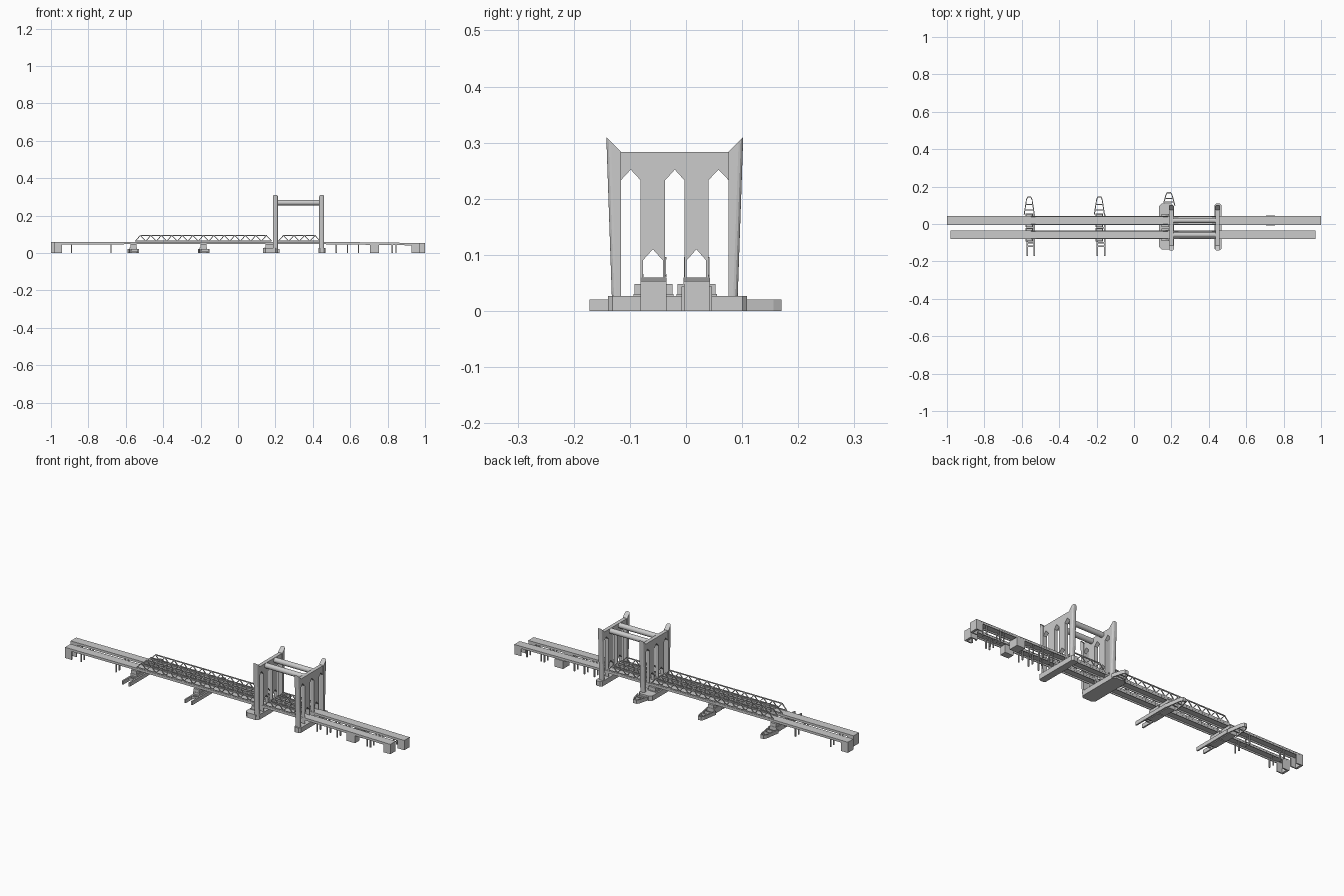
import bpy, bmesh, math
from mathutils import Vector

if "Cube" in bpy.data.objects:
    bpy.data.objects.remove(bpy.data.objects["Cube"])

CY = -0.02                       # symmetry line between the two decks
DECKS = {"front": (-0.058, -0.98, 0.97), "back": (0.019, -1.0, 1.0)}


def finish(name, bm):
    bmesh.ops.recalc_face_normals(bm, faces=bm.faces)
    me = bpy.data.meshes.new(name)
    bm.to_mesh(me)
    bm.free()
    ob = bpy.data.objects.new(name, me)
    bpy.context.collection.objects.link(ob)
    return ob


def add_prism(bm, pts, a, b, axis):
    """Extrude a 2D outline from a to b along an axis."""
    place = {"x": lambda p, t: (t, p[0], p[1]),
             "y": lambda p, t: (p[0], t, p[1]),
             "z": lambda p, t: (p[0], p[1], t)}[axis]
    lo = [bm.verts.new(place(p, a)) for p in pts]
    hi = [bm.verts.new(place(p, b)) for p in pts]
    bm.faces.new(lo)
    bm.faces.new(hi)
    for i in range(len(pts)):
        j = (i + 1) % len(pts)
        bm.faces.new((lo[i], lo[j], hi[j], hi[i]))


def add_box(bm, x0, x1, y0, y1, z0, z1):
    add_prism(bm, [(x0, y0), (x1, y0), (x1, y1), (x0, y1)], z0, z1, "z")


def add_bar(bm, p, q, w):
    """Square bar between two points."""
    p, q = Vector(p), Vector(q)
    d = (q - p).normalized()
    up = Vector((0, 0, 1)) if abs(d.z) < 0.95 else Vector((0, 1, 0))
    s = d.cross(up).normalized() * w / 2
    u = s.cross(d).normalized() * w / 2
    ends = [[bm.verts.new(c + a * s + b * u) for a, b in ((-1, -1), (1, -1), (1, 1), (-1, 1))]
            for c in (p, q)]
    bm.faces.new(ends[0])
    bm.faces.new(ends[1])
    for i in range(4):
        j = (i + 1) % 4
        bm.faces.new((ends[0][i], ends[0][j], ends[1][j], ends[1][i]))


def deck_top(x):
    return 0.06 - 0.002 * max(0, (-0.55 - x) / 0.45) - 0.007 * max(0, (x - 0.45) / 0.55)


# Road decks: slab with two girders hanging below
for side, (yc, x0, x1) in DECKS.items():
    bm = bmesh.new()
    xs = [x0, -0.55, 0.45, x1]

    def strip(top, bottom, ya, yb):
        pts = [(x, deck_top(x) - top) for x in xs] + [(x, deck_top(x) - bottom) for x in reversed(xs)]
        add_prism(bm, pts, ya, yb, "y")
    strip(0, 0.005, yc - 0.0235, yc + 0.0235)
    for s in (-1, 1):
        strip(0.005, 0.013, yc + s * 0.021 - 0.002, yc + s * 0.021 + 0.002)
    finish(side + "_deck", bm)

    # Abutments at both ends: end wall with two wing walls
    bm = bmesh.new()
    for end, d in ((x0, 1), (x1, -1)):
        top = deck_top(end) - 0.004
        a, b = sorted((end, end + d * 0.012))
        add_box(bm, a, b, yc - 0.023, yc + 0.023, 0, top)
        a, b = sorted((end, end + d * 0.04))
        for s in (-1, 1):
            add_box(bm, a, b, yc + s * 0.02 - 0.003, yc + s * 0.02 + 0.003, 0, top)
    finish(side + "_abutments", bm)

    # Slim approach posts and one solid support
    bm = bmesh.new()
    for x in (-0.89, -0.68, 0.525, 0.585, 0.645, 0.825, 0.845, 0.93):
        for s in (-1, 1):
            add_box(bm, x - 0.003, x + 0.003, yc + s * 0.014 - 0.003, yc + s * 0.014 + 0.003,
                    0, deck_top(x) - 0.004)
    finish(side + "_posts", bm)
    bm = bmesh.new()
    half = 0.027 if side == "back" else 0.018
    add_box(bm, 0.705, 0.755, yc - half, yc + half, 0, 0.044)
    finish(side + "_support_block", bm)


# Zigzag trusses along both edges of each deck
def truss(name, x0, x1, n):
    bm = bmesh.new()
    p = (x1 - x0) / n
    zb, zt = 0.063, 0.094
    for yc, _, _ in DECKS.values():
        for s in (-1, 1):
            y = yc + s * 0.0205
            add_bar(bm, (x0, y, zb), (x1, y, zb), 0.005)
            add_bar(bm, (x0 + p / 2, y, zt), (x1 - p / 2, y, zt), 0.005)
            for i in range(n):
                x = x0 + i * p
                add_bar(bm, (x, y, zb), (x + p / 2, y, zt), 0.004)
                add_bar(bm, (x + p / 2, y, zt), (x + p, y, zb), 0.004)
    finish(name, bm)


truss("fixed_span_truss", -0.55, 0.18, 13)
truss("lift_span_truss", 0.215, 0.44, 4)

# Lift towers: comb-shaped wall with pointed openings, plus tapered outer legs
for label, tx in (("left", 0.2), ("right", 0.447)):
    pts = [(-0.125, 0.283), (-0.125, 0.02)]
    # each notch: start y, end y, shoulder z, peak z
    for a, b, sh, pk in ((-0.116, -0.081, 0.233, 0.252), (-0.077, -0.041, 0.09, 0.11),
                         (-0.037, -0.003, 0.233, 0.252), (0.001, 0.036, 0.09, 0.11),
                         (0.04, 0.076, 0.233, 0.252)):
        pts += [(a, 0.02), (a, sh), ((a + b) / 2, pk), (b, sh), (b, 0.02)]
    pts += [(0.085, 0.02), (0.085, 0.283)]
    bm = bmesh.new()
    add_prism(bm, pts, tx - 0.01, tx + 0.01, "x")
    finish(label + "_tower_wall", bm)
    for s, nm in ((-1, "front"), (1, "back")):
        bm = bmesh.new()
        leg = [(0.112, 0.02), (0.122, 0.31), (0.096, 0.284), (0.096, 0.02)]
        add_prism(bm, [(CY + s * y, z) for y, z in leg], tx - 0.013, tx + 0.013, "x")
        edges = [e for e in bm.edges
                 if abs(e.verts[0].co.z - e.verts[1].co.z) > 0.2
                 and abs(e.verts[0].co.y - CY) > 0.1]
        bmesh.ops.bevel(bm, geom=edges, offset=0.008, segments=3, affect="EDGES", profile=0.5)
        finish(f"{label}_tower_{nm}_leg", bm)

# Tubes joining the tower tops
for side, (yc, _, _) in DECKS.items():
    bpy.ops.mesh.primitive_cylinder_add(vertices=16, radius=0.014, depth=0.245,
                                        location=(0.3235, yc, 0.269), rotation=(0, math.pi / 2, 0))
    ob = bpy.context.object
    ob.name = side + "_tower_tie"
    bpy.ops.object.shade_smooth_by_angle()


# Tower footings with chamfered corners
def footing(name, x0, x1, y0, y1, z, c):
    bm = bmesh.new()
    add_prism(bm, [(x0 + c, y0), (x1 - c, y0), (x1, y0 + c), (x1, y1 - c),
                   (x1 - c, y1), (x0 + c, y1), (x0, y1 - c), (x0, y0 + c)], 0, z, "z")
    finish(name, bm)


footing("left_tower_footing", 0.133, 0.214, -0.135, 0.109, 0.027, 0.014)
footing("right_tower_footing", 0.43, 0.468, -0.139, 0.109, 0.027, 0.008)

# River piers: base, block under each deck
for name, x, w in (("west", -0.56, 0.02), ("middle", -0.185, 0.02), ("tower", 0.167, 0.026)):
    bm = bmesh.new()
    for yc, _, _ in DECKS.values():
        add_box(bm, x - w, x + w, yc - 0.036, yc + 0.036, 0, 0.03)
        add_box(bm, x - w * 0.8, x + w * 0.8, yc - 0.034, yc + 0.034, 0.03, 0.048)
    finish(name + "_pier", bm)


# Fenders: rails converging to a rounded nose behind, straight prongs in front
def fender(name, x, y0, front, nose, hw):
    bm = bmesh.new()
    h = 0.02
    path = [(hw, y0), (hw * 0.55, nose - 0.018), (hw * 0.3, nose - 0.004)]
    path = [(x + a, b) for a, b in path] + [(x - a, b) for a, b in reversed(path)]
    t = 0.006
    inner = [(x + (px - x) * (1 - t / hw), py - (0 if i in (0, 5) else t)) for i, (px, py) in enumerate(path)]
    for i in range(5):
        add_prism(bm, [path[i], path[i + 1], inner[i + 1], inner[i]], 0, h, "z")
    for k in (0.3, 0.65):                       # cross rungs
        w = hw * (1 - 0.45 * k) - 0.003
        y = y0 + (nose - 0.018 - y0) * k
        add_box(bm, x - w, x + w, y - 0.003, y + 0.003, 0.006, h)
    if front is not None:
        for s in (-1, 1):
            xa = x + 0.008 + s * 0.02
            add_box(bm, xa - 0.004, xa + 0.004, front, y0, 0, h)
        for y in (-0.118, -0.1, -0.02):
            add_box(bm, x - 0.012, x + 0.028, y - 0.004, y + 0.004, 0.006, h)
    finish(name, bm)


fender("west_fender", -0.56, 0.05, -0.172, 0.152, 0.03)
fender("middle_fender", -0.185, 0.05, -0.172, 0.152, 0.03)
fender("tower_fender", 0.187, 0.1, None, 0.174, 0.034)
